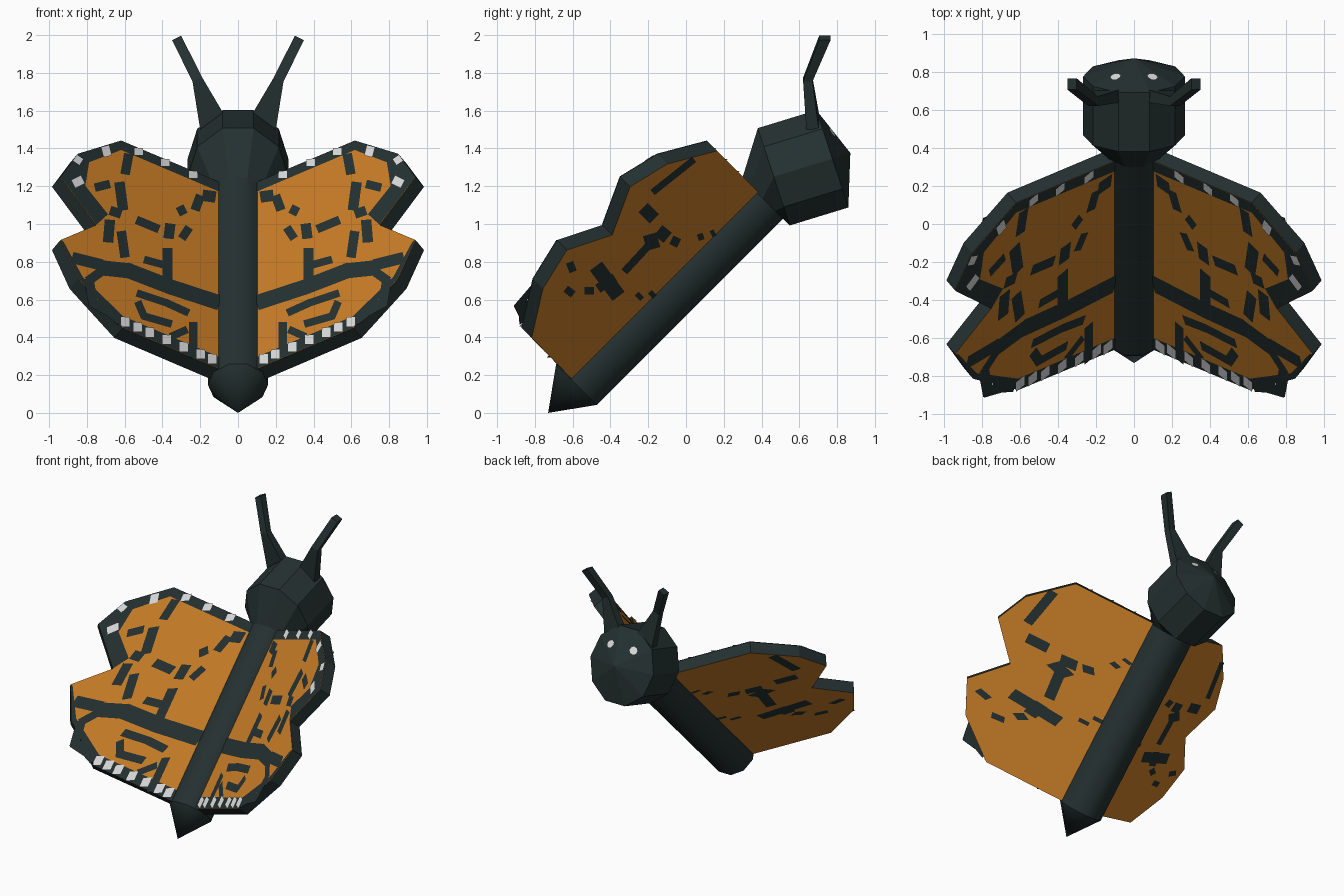
import bpy, bmesh, math
from mathutils import Vector

if "Cube" in bpy.data.objects:
    bpy.data.objects.remove(bpy.data.objects["Cube"])

R2 = math.sqrt(2)


def material(name, rgb):
    m = bpy.data.materials.new(name)
    m.diffuse_color = (*rgb, 1)
    m.use_nodes = True
    m.node_tree.nodes["Principled BSDF"].inputs["Base Color"].default_value = m.diffuse_color
    return m


DARK = material("dark_slate", (0.018, 0.030, 0.030))
ORANGE = material("wing_orange", (0.58, 0.205, 0.02))
WHITE = material("spot_white", (0.72, 0.72, 0.72))


def finish(name, bm, mats, smooth=False, recalc=True):
    if recalc:
        bmesh.ops.recalc_face_normals(bm, faces=bm.faces)
    me = bpy.data.meshes.new(name)
    bm.to_mesh(me)
    bm.free()
    for m in mats:
        me.materials.append(m)
    ob = bpy.data.objects.new(name, me)
    bpy.context.collection.objects.link(ob)
    if smooth:
        bpy.context.view_layer.objects.active = ob
        ob.select_set(True)
        bpy.ops.object.shade_smooth_by_angle(angle=math.radians(40))
        ob.select_set(False)
    return ob


def loft(name, rings, smooth=False):
    """Join rings of points; a one-point ring closes to a tip."""
    bm = bmesh.new()
    loops = [[bm.verts.new(p) for p in r] for r in rings]
    for a, b in zip(loops, loops[1:]):
        n = max(len(a), len(b))
        for i in range(n):
            j = (i + 1) % n
            if len(a) == 1:
                bm.faces.new((a[0], b[i], b[j]))
            elif len(b) == 1:
                bm.faces.new((a[i], a[j], b[0]))
            else:
                bm.faces.new((a[i], a[j], b[j], b[i]))
    for end in (loops[0], loops[-1]):
        if len(end) > 2:
            bm.faces.new(end)
    return finish(name, bm, [DARK], smooth)


def ring(y, z, axis, rx, rb):
    """Ten-sided ring about an axis lying in the yz plane."""
    b = Vector((0, -axis.z, axis.y))
    return [Vector((0, y, z)) + Vector((rx * math.cos(t), 0, 0)) + b * rb * math.sin(t)
            for t in (i * math.pi / 5 for i in range(10))]


# Body, tail and head
along = Vector((0, 1, 1)).normalized()
tail_ring = ring(-0.58, 0.15, along, 0.16, 0.16)
neck_ring = ring(0.406, 1.136, along, 0.16, 0.16)
loft("body", [tail_ring, neck_ring], True)
loft("tail_tip", [[Vector((0, -0.73, 0.0))], tail_ring], True)
ax = Vector((0, 0.95, 0.312)).normalized()
hc = Vector((0, 0.775, 1.345))
loft("head", [neck_ring, ring(0.465, 1.25, ax, 0.267, 0.285),
              ring(hc.y, hc.z, ax, 0.267, 0.285), [hc + ax * 0.1]])

# Antennae and eyes
up = Vector((0, -ax.z, ax.y))
for s, side in ((1, "right"), (-1, "left")):
    rings = []
    for x, y, z, hx, hy, slope in ((0.14, 0.67, 1.545, 0.06, 0.033, -0.045),
                                   (0.215, 0.645, 1.765, 0.026, 0.025, -0.01),
                                   (0.325, 0.735, 1.985, 0.024, 0.03, -0.012)):
        rings.append([Vector((s * (x + i * hx), y + j * hy, z + i * slope))
                      for i, j in ((-1, -1), (1, -1), (1, 1), (-1, 1))])
    loft(side + "_antenna", rings)

    radial = Vector((s * math.sin(math.radians(36)), 0, 0)) + up * math.cos(math.radians(36))
    n = (ax * 0.26 + radial * 0.1).normalized()
    t1 = (radial * 0.26 - ax * 0.1).normalized()
    t2 = n.cross(t1)
    mid = hc + radial * 0.163 + ax * 0.038 + n * 0.006
    bm = bmesh.new()
    vs = [bm.verts.new(mid + t1 * 0.028 * math.cos(a) + t2 * 0.03 * math.sin(a))
          for a in (k * math.pi / 4 for k in range(8))]
    f = bm.faces.new(vs)
    f.normal_update()
    if f.normal.dot(n) < 0:
        f.normal_flip()
    finish(side + "_eye", bm, [WHITE], recalc=False)

# Wings: drawn as (x, z) on the tilted front plane, mirrored for the left
SLOPE = 0.597
NORMAL = Vector((-0.513, -0.607, 0.607))
THICK = 0.0873


def front(x, z, lift=0.0):
    v = 0.638 + SLOPE * (x - 0.115)
    return Vector((x, z - R2 * v, z)) + NORMAL * lift


def back(y, z, lift=0.0):
    v = (z - y) / R2
    return Vector((0.16 + (v - 0.5645) / SLOPE, y, z)) - NORMAL * lift


OUTLINE = [(0.09, 1.216), (0.62, 1.44), (0.85, 1.37), (0.94, 1.25), (0.75, 0.995),
           (0.94, 0.915), (0.847, 0.71), (0.61, 0.45), (0.09, 0.228)]
# Border bands as outer and inner point pairs
TOP_BAND = list(zip(OUTLINE[:5], [(0.09, 1.165), (0.62, 1.39), (0.79, 1.325),
                                  (0.81, 1.20), (0.69, 1.05)]))
LOW_BAND = list(zip(OUTLINE[5:], [(0.925, 0.905), (0.825, 0.72), (0.61, 0.51), (0.09, 0.29)]))
# Veins: width, then path
VEINS = [
    (0.08, [(0.115, 0.585), (0.36, 0.665), (0.58, 0.75), (0.72, 0.765)]),
    (0.06, [(0.72, 0.78), (0.88, 0.82)]),
    (0.05, [(0.72, 0.75), (0.79, 0.70), (0.77, 0.58), (0.68, 0.53), (0.63, 0.49)]),
    (0.06, [(0.12, 1.14), (0.19, 1.15)]),
    (0.05, [(0.20, 1.15), (0.23, 1.07)]),
    (0.05, [(0.28, 1.08), (0.32, 1.06)]),
    (0.055, [(0.36, 1.0), (0.37, 0.92)]),
    (0.055, [(0.375, 0.87), (0.375, 0.70)]),
    (0.045, [(0.30, 0.92), (0.26, 0.98)]),
    (0.045, [(0.42, 0.97), (0.54, 1.02)]),
    (0.04, [(0.39, 0.78), (0.50, 0.81)]),
    (0.05, [(0.58, 1.37), (0.60, 1.26)]),
    (0.055, [(0.63, 1.22), (0.61, 1.07)]),
    (0.05, [(0.68, 1.07), (0.62, 1.05)]),
    (0.055, [(0.68, 1.02), (0.69, 0.90)]),
    (0.05, [(0.62, 0.96), (0.60, 0.82)]),
    (0.045, [(0.68, 1.21), (0.76, 1.19)]),
    (0.045, [(0.24, 0.48), (0.24, 0.29)]),
    (0.04, [(0.27, 0.53), (0.38, 0.58), (0.53, 0.63)]),
    (0.04, [(0.36, 0.47), (0.50, 0.51), (0.53, 0.58)]),
    (0.04, [(0.27, 0.44), (0.36, 0.40)]),
]
# White marks as short strips
SPOTS = [(0.045, [(x, 1.17 + 0.423 * (x - 0.09) + 0.005), (x, 1.213 + 0.423 * (x - 0.09))])
         for x in (0.24, 0.39, 0.53)]
SPOTS += [(0.045, [(x, 0.236 + 0.427 * (x - 0.09)), (x, 0.285 + 0.427 * (x - 0.09))])
          for x in (0.14, 0.20, 0.29, 0.38, 0.47, 0.535, 0.6)]
SPOTS += [(0.055, [(0.68, 1.385), (0.72, 1.375)]), (0.04, [(0.84, 1.35), (0.86, 1.32)]),
          (0.055, [(0.84, 1.20), (0.86, 1.24)])]
# Marks on the rear faces, as (y, z)
REAR = [
    (0.035, [(0.04, 1.345), (-0.18, 1.17)]),
    (0.07, [(-0.23, 1.09), (-0.17, 1.03)]),
    (0.07, [(-0.15, 0.97), (-0.10, 0.93)]),
    (0.08, [(-0.22, 0.90), (-0.15, 0.92)]),
    (0.04, [(-0.20, 0.89), (-0.33, 0.75)]),
    (0.08, [(-0.48, 0.78), (-0.36, 0.62)]),
    (0.05, [(-0.47, 0.66), (-0.38, 0.72)]),
    (0.04, [(-0.64, 0.66), (-0.60, 0.63)]),
    (0.04, [(-0.54, 0.65), (-0.49, 0.65)]),
    (0.04, [(-0.62, 0.80), (-0.60, 0.75)]),
    (0.04, [(-0.26, 0.61), (-0.24, 0.63)]),
    (0.04, [(-0.19, 0.62), (-0.17, 0.64)]),
    (0.05, [(-0.08, 0.92), (-0.04, 0.90)]),
    (0.035, [(0.06, 0.93), (0.09, 0.94)]),
    (0.035, [(0.13, 0.95), (0.15, 0.96)]),
]


def strips(marks):
    """Quads along each path, slightly lengthened so joints close."""
    for w, path in marks:
        for a, b in zip(path, path[1:]):
            a, b = Vector(a), Vector(b)
            d = (b - a).normalized()
            e = d * (w * 0.2 if len(path) > 2 else 0)
            q = Vector((-d.y, d.x)) * w / 2
            yield [a - e + q, a - e - q, b + e - q, b + e + q]


def plates(name, quads, place, lift, mat, s, facing):
    bm = bmesh.new()
    out = Vector((s * facing.x, facing.y, facing.z))
    for quad in quads:
        pts = [place(p[0], p[1], lift) for p in quad]
        f = bm.faces.new([bm.verts.new((s * p.x, p.y, p.z)) for p in pts])
        f.normal_update()
        if f.normal.dot(out) < 0:
            f.normal_flip()
    finish(name, bm, [mat], recalc=False)


for s, side in ((1, "right"), (-1, "left")):
    # Wing slab: orange broad faces, dark rim
    bm = bmesh.new()
    fv, bv = [], []
    for x, z in OUTLINE:
        p = front(x, z)
        q = p - NORMAL * THICK
        fv.append(bm.verts.new((s * p.x, p.y, p.z)))
        bv.append(bm.verts.new((s * q.x, q.y, q.z)))
    bm.faces.new(fv).material_index = 1
    bm.faces.new(bv).material_index = 1
    for i in range(len(fv)):
        j = (i + 1) % len(fv)
        bm.faces.new((fv[i], fv[j], bv[j], bv[i]))
    finish(side + "_wing", bm, [DARK, ORANGE])

    # Painted borders, veins and spots
    border = [(a[0], b[0], b[1], a[1]) for band in (TOP_BAND, LOW_BAND)
              for a, b in zip(band, band[1:])]
    plates(side + "_wing_border", border, front, 0.003, DARK, s, NORMAL)
    plates(side + "_wing_veins", strips(VEINS), front, 0.004, DARK, s, NORMAL)
    plates(side + "_wing_spots", strips(SPOTS), front, 0.007, WHITE, s, NORMAL)
    plates(side + "_wing_rear_marks", strips(REAR), back, 0.005, DARK, s, -NORMAL)
